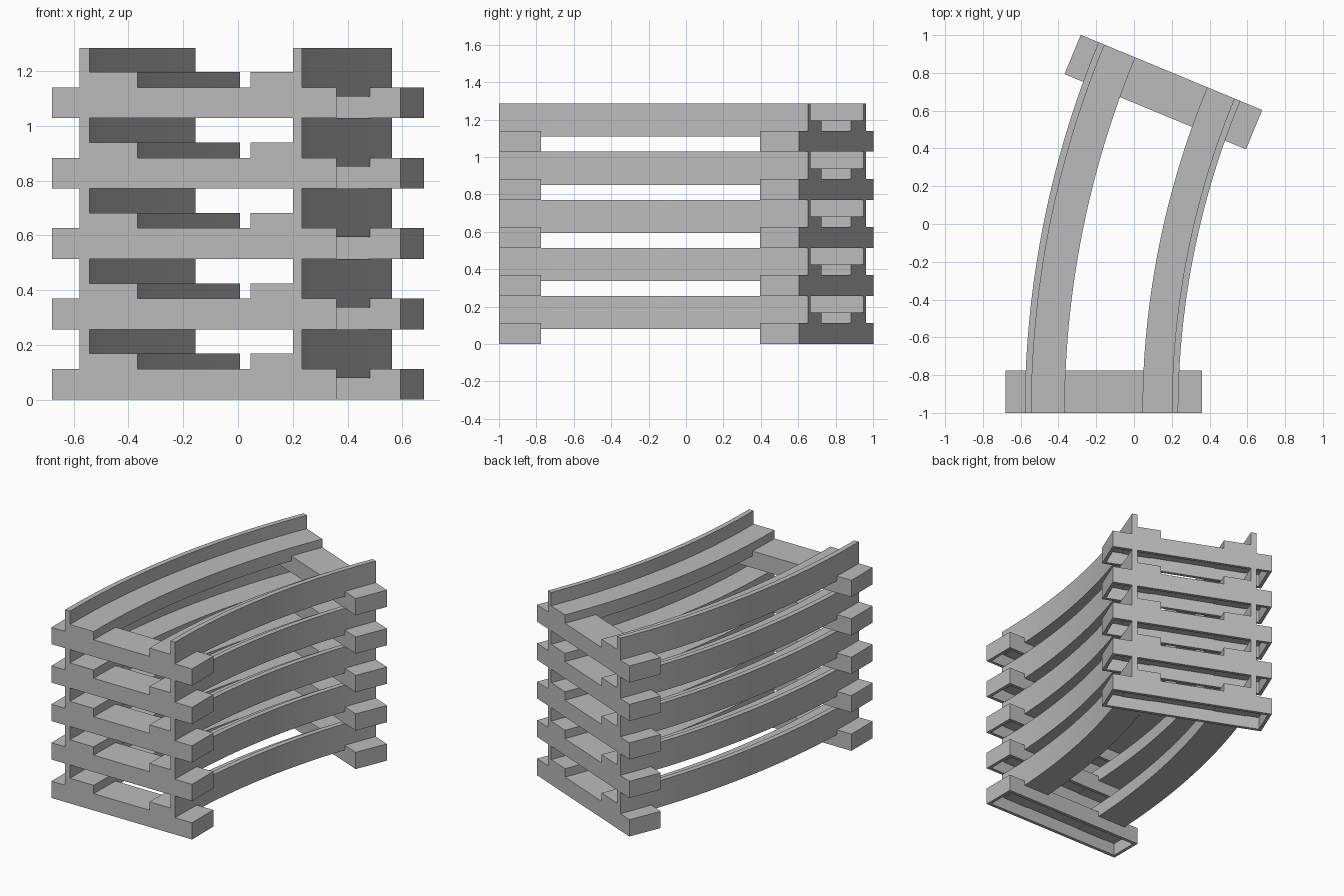
import bpy
import bmesh
from math import radians, sin, cos
from mathutils import Matrix, Vector

cube = bpy.data.objects.get("Cube")
if cube:
    bpy.data.objects.remove(cube, do_unlink=True)

TIERS, PITCH = 5, 0.257
TURN = radians(22.5)            # angle swept by each curved section
MID_X = -0.16                   # track centre at the front edge
RADIUS = 4.71
CENTRE = Vector((MID_X + RADIUS, -1, 0))
TIE_W, TIE_D, TIE_H = 1.04, 0.225, 0.112
STEPS = 32

grey = bpy.data.materials.new("plain grey")
grey.use_nodes = True
grey.diffuse_color = (0.5, 0.5, 0.5, 1)
grey.node_tree.nodes["Principled BSDF"].inputs["Base Color"].default_value = (0.5, 0.5, 0.5, 1)


def finish(bm, name):
    bmesh.ops.recalc_face_normals(bm, faces=bm.faces)
    mesh = bpy.data.meshes.new(name)
    bm.to_mesh(mesh)
    bm.free()
    mesh.materials.append(grey)
    obj = bpy.data.objects.new(name, mesh)
    bpy.context.collection.objects.link(obj)
    return obj


def make_tie(name, y, turn):
    """Cross tie, hollow underneath, swung round the curve centre."""
    bm = bmesh.new()
    bmesh.ops.create_cube(bm, size=1)
    bmesh.ops.scale(bm, vec=(TIE_W, TIE_D, TIE_H), verts=bm.verts)
    bmesh.ops.translate(bm, vec=(MID_X, y, TIE_H / 2), verts=bm.verts)
    bottom = min(bm.faces, key=lambda f: f.calc_center_median().z)
    bmesh.ops.inset_region(bm, faces=[bottom], thickness=0.03)
    cap = bmesh.ops.extrude_discrete_faces(bm, faces=[bottom])["faces"][0]
    bmesh.ops.translate(bm, vec=(0, 0, 0.083), verts=cap.verts)
    bmesh.ops.rotate(bm, cent=CENTRE, matrix=Matrix.Rotation(-turn, 3, "Z"), verts=bm.verts)
    return finish(bm, name)


def make_rail(name, inner, lip, outer):
    """Ledge with an upright lip on its outer edge, swept along the arc."""
    low, ledge, top = 0.08, 0.168, PITCH
    profile = [(inner, low), (outer, low), (outer, top), (lip, top), (lip, ledge), (inner, ledge)]
    bm = bmesh.new()
    rings = []
    for i in range(STEPS + 1):
        a = TURN * i / STEPS
        rings.append([bm.verts.new((CENTRE.x + (x - CENTRE.x) * cos(a),
                                    CENTRE.y + (CENTRE.x - x) * sin(a), z)) for x, z in profile])
    n = len(profile)
    for r, s in zip(rings, rings[1:]):
        for k in range(n):
            j = (k + 1) % n
            bm.faces.new((r[k], r[j], s[j], s[k]))
    bm.faces.new(rings[0])
    bm.faces.new(rings[-1])
    obj = finish(bm, name)
    bpy.ops.object.select_all(action="DESELECT")
    obj.select_set(True)
    bpy.context.view_layer.objects.active = obj
    bpy.ops.object.shade_smooth_by_angle(angle=radians(30))
    return obj


# One track section
section = [
    make_tie("front_tie", -1 + TIE_D / 2, 0),
    make_tie("back_tie", -1 - TIE_D / 2, TURN),
    make_rail("right_rail", -0.367, -0.543, -0.578),
    make_rail("left_rail", 0.045, 0.2, 0.234),
]

# Stack the sections, sharing the meshes
for tier in range(1, TIERS):
    for part in section:
        copy = part.copy()
        copy.name = f"{part.name}_tier_{tier + 1}"
        copy.location.z = tier * PITCH
        bpy.context.collection.objects.link(copy)
